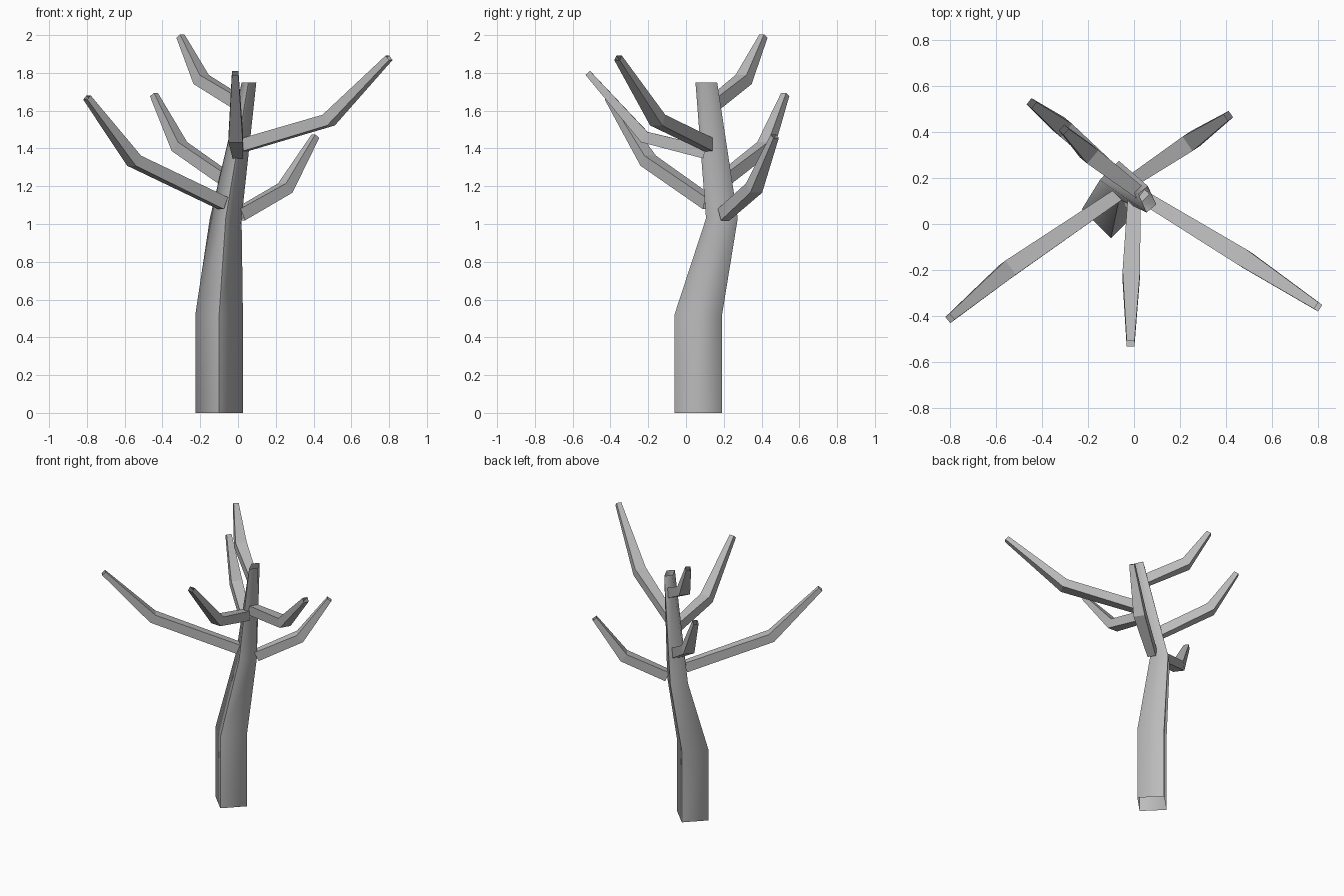
import bpy
import bmesh
from mathutils import Vector

cube = bpy.data.objects.get("Cube")
if cube:
    bpy.data.objects.remove(cube, do_unlink=True)

# One grey bark material
GREY = (0.5, 0.5, 0.5, 1.0)
bark = bpy.data.materials.new("grey_bark")
bark.use_nodes = True
bark.diffuse_color = GREY
bark.node_tree.nodes["Principled BSDF"].inputs["Base Color"].default_value = GREY


def tube(name, rings, rounded=False):
    """Open four-sided tube through a list of four-point rings."""
    bm = bmesh.new()
    loops = [[bm.verts.new(p) for p in ring] for ring in rings]
    for low, high in zip(loops, loops[1:]):
        for i in range(4):
            j = (i + 1) % 4
            face = bm.faces.new((low[i], low[j], high[j], high[i]))
            face.smooth = rounded
    # Front and back corners stay crisp on a rounded tube
    for low, high in zip(loops, loops[1:]):
        for i in (0, 2):
            bm.edges.get((low[i], high[i])).smooth = False
    bmesh.ops.recalc_face_normals(bm, faces=bm.faces)
    mesh = bpy.data.meshes.new(name)
    bm.to_mesh(mesh)
    bm.free()
    mesh.materials.append(bark)
    obj = bpy.data.objects.new(name, mesh)
    bpy.context.collection.objects.link(obj)
    return obj


def diamond(x, y, z, r):
    return [(x, y - r, z), (x + r, y, z), (x, y + r, z), (x - r, y, z)]


def branch(name, *path):
    """Flattened limb: base, elbow and tip with mitred rings."""
    pts = [Vector(p) for p in path]
    first = (pts[1] - pts[0]).normalized()
    last = (pts[2] - pts[1]).normalized()
    rings = []
    for p, d, (w, h) in zip(pts, (first, first + last, last),
                            ((0.028, 0.034), (0.038, 0.032), (0.017, 0.016))):
        side = d.cross(Vector((0, 0, 1))).normalized()
        up = side.cross(d).normalized()
        rings.append([p - side * w - up * h, p + side * w - up * h,
                      p + side * w + up * h, p - side * w + up * h])
    return tube(name, rings)


# Leaning trunk, ending in a narrow, slightly twisted top
top = [(0.055, 0.05, 1.75), (0.097, 0.085, 1.75), (0.06, 0.165, 1.75), (0.02, 0.13, 1.75)]
tube("trunk", [diamond(-0.10, 0.065, 0, 0.126), diamond(-0.10, 0.065, 0.52, 0.126),
               diamond(-0.065, 0.19, 1.03, 0.084), top], rounded=True)

# Bare limbs
branch("lower_right_branch", (-0.08, 0.12, 1.11), (-0.55, -0.20, 1.335), (-0.80, -0.41, 1.67))
branch("upper_left_branch", (0.02, 0.13, 1.415), (0.48, -0.15, 1.55), (0.80, -0.36, 1.88))
branch("front_branch", (0.0, 0.10, 1.38), (-0.012, -0.22, 1.46), (-0.015, -0.52, 1.80))
branch("lower_left_branch", (0.01, 0.20, 1.05), (0.25, 0.36, 1.19), (0.41, 0.47, 1.465))
branch("back_right_branch", (-0.04, 0.18, 1.22), (-0.31, 0.42, 1.41), (-0.445, 0.525, 1.685))
branch("top_back_branch", (0.02, 0.14, 1.63), (-0.195, 0.305, 1.765), (-0.305, 0.41, 1.995))
